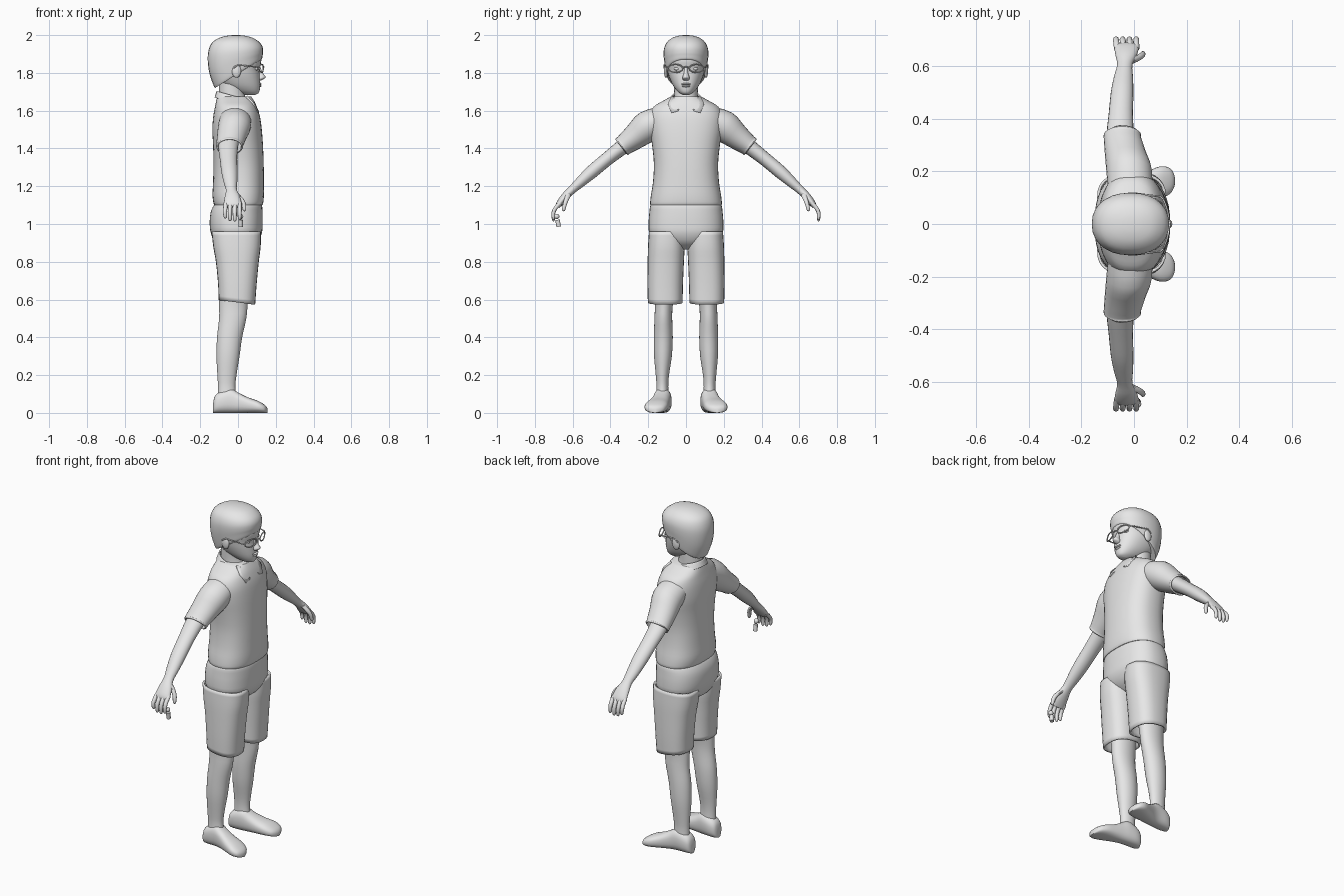
import bpy, bmesh, math
from mathutils import Vector

grey = bpy.data.materials.new("plain grey")
grey.diffuse_color = (0.8, 0.8, 0.8, 1)


def add_object(name, data):
    ob = bpy.data.objects.new(name, data)
    bpy.context.collection.objects.link(ob)
    data.materials.append(grey)
    return ob


def loft(name, rings, e=2.0, n=28, steps=3, cap=True, thick=0):
    """Skin rings of (centre, U, V), smoothly interpolated along the length."""
    rows = [[Vector(v) for v in r] for r in rings]
    fine = []
    for i in range(len(rows) - 1):
        a, b, c, d = (rows[min(max(i + k, 0), len(rows) - 1)] for k in (-1, 0, 1, 2))
        for j in range(steps):
            t = j / steps
            fine.append([0.5 * (2 * q + (r - p) * t + (2 * p - 5 * q + 4 * r - s) * t * t
                                + (3 * q - p - 3 * r + s) * t ** 3)
                         for p, q, r, s in zip(a, b, c, d)])
    fine.append(rows[-1])
    bm = bmesh.new()
    loops = []
    for c, u, v in fine:
        loop = []
        for k in range(n):
            a = 2 * math.pi * k / n
            ca, sa = math.cos(a), math.sin(a)
            loop.append(bm.verts.new(c + u * math.copysign(abs(ca) ** (2 / e), ca)
                                     + v * math.copysign(abs(sa) ** (2 / e), sa)))
        loops.append(loop)
    for p, q in zip(loops, loops[1:]):
        for k in range(n):
            bm.faces.new((p[k], p[(k + 1) % n], q[(k + 1) % n], q[k]))
    if cap:
        bm.faces.new(loops[0])
        bm.faces.new(loops[-1])
    bmesh.ops.recalc_face_normals(bm, faces=bm.faces)
    me = bpy.data.meshes.new(name)
    bm.to_mesh(me)
    bm.free()
    ob = add_object(name, me)
    if thick:
        mod = ob.modifiers.new("cloth", 'SOLIDIFY')
        mod.thickness = thick
        mod.offset = -1
    return ob


def flat(z, back, front, half, cy=0, tilt=0):
    """Level ring from its back and front x and its half width."""
    return ((back + front) / 2, cy, z), ((front - back) / 2, 0, tilt), (0, half, 0)


def limb(name, pts, s, **kw):
    """Tube through (x, y, z, x radius, side radius), s picks the side."""
    rings = []
    for i, (x, y, z, rx, rv) in enumerate(pts):
        p, q = pts[max(i - 1, 0)], pts[min(i + 1, len(pts) - 1)]
        t = Vector((0, (q[1] - p[1]) * s, q[2] - p[2])).normalized()
        rings.append(((x, y * s, z), (rx, 0, 0), (0, -t.z * rv, t.y * rv)))
    return loft(name, rings, **kw)


def wire(name, pts, r, closed=False):
    cu = bpy.data.curves.new(name, 'CURVE')
    cu.dimensions = '3D'
    cu.bevel_depth = r
    cu.bevel_resolution = 2
    cu.use_fill_caps = True
    sp = cu.splines.new('POLY')
    sp.points.add(len(pts) - 1)
    for p, co in zip(sp.points, pts):
        p.co = (*co, 1)
    sp.use_cyclic_u = closed
    return add_object(name, cu)


def ball(name, loc, size):
    bm = bmesh.new()
    bmesh.ops.create_uvsphere(bm, u_segments=16, v_segments=10, radius=1)
    for v in bm.verts:
        v.co = Vector([a * b + c for a, b, c in zip(v.co, size, loc)])
    me = bpy.data.meshes.new(name)
    bm.to_mesh(me)
    bm.free()
    return add_object(name, me)


# head, hair and neck
loft("head", [flat(1.682, .045, .085, .015), flat(1.69, .015, .105, .03),
              flat(1.705, -.03, .114, .048), flat(1.735, -.085, .118, .07),
              flat(1.78, -.125, .116, .09), flat(1.82, -.14, .114, .1),
              flat(1.87, -.148, .124, .106), flat(1.93, -.13, .11, .095)], e=2.2)
loft("hair", [flat(1.795, -.122, .118, .1, tilt=.075), flat(1.805, -.13, .127, .106, tilt=.07),
              flat(1.845, -.151, .131, .113, tilt=.05), flat(1.885, -.16, .133, .118, tilt=.025),
              flat(1.925, -.157, .131, .117, tilt=.01), flat(1.96, -.138, .116, .103),
              flat(1.985, -.1, .08, .074), flat(1.997, -.055, .035, .038),
              flat(2.0, -.02, 0, .008)], e=2.2)
loft("neck", [flat(1.58, -.1, .075, .06), flat(1.64, -.1, .052, .062),
              flat(1.69, -.1, .035, .062), flat(1.77, -.1, .04, .065)])

# face
loft("nose", [flat(1.835, .1, .116, .008), flat(1.8, .1, .132, .011),
              flat(1.78, .1, .146, .018), flat(1.77, .1, .14, .02),
              flat(1.76, .1, .122, .012)], n=14)
ball("upper_lip", (.112, 0, 1.741), (.014, .026, .006))
ball("lower_lip", (.111, 0, 1.73), (.013, .022, .007))
for s in (1, -1):
    ball("eye", (.093, .045 * s, 1.822), (.014, .018, .01))
    ball("ear", (-.008, .106 * s, 1.81), (.024, .011, .036))

# glasses
for s in (1, -1):
    rim = []
    for k in range(24):
        a = 2 * math.pi * k / 24
        y = .055 + .038 * math.cos(a)
        rim.append((.134 - 2.6 * y * y, y * s, 1.824 + .021 * math.sin(a)))
    wire("glasses_rim", rim, .0035, True)
    wire("glasses_temple", [(.112, .093 * s, 1.828), (.1, .104 * s, 1.831),
                            (0, .117 * s, 1.842), (-.025, .115 * s, 1.825)], .0035)
wire("glasses_bridge", [(.133, -.018, 1.828), (.137, 0, 1.832), (.133, .018, 1.828)], .0035)

# shirt body and collar
loft("shirt", [flat(1.1, -.12, .122, .183), flat(1.105, -.128, .132, .19),
               flat(1.15, -.135, .137, .186), flat(1.22, -.132, .137, .175),
               flat(1.32, -.13, .136, .17), flat(1.42, -.132, .132, .18),
               flat(1.5, -.136, .126, .193), flat(1.57, -.131, .116, .195),
               flat(1.62, -.122, .1, .172), flat(1.65, -.116, .086, .125),
               flat(1.675, -.11, .07, .08)], e=2.4, n=40)
loft("collar", [flat(1.64, -.124, .098, .1, tilt=-.03), flat(1.655, -.12, .09, .09, tilt=-.028),
                flat(1.678, -.114, .073, .073, tilt=-.026)], cap=False, thick=.008)
for s in (1, -1):
    me = bpy.data.meshes.new("collar_point")
    me.from_pydata([(.05, .076 * s, 1.68), (.082, .014 * s, 1.635),
                    (.11, .042 * s, 1.6), (.111, .076 * s, 1.592), (.085, .096 * s, 1.64)],
                   [], [(0, 1, 2, 3, 4) if s > 0 else (4, 3, 2, 1, 0)])
    add_object("collar_point", me).modifiers.new("cloth", 'SOLIDIFY').thickness = .012

# hips of the shorts
loft("shorts_hips", [flat(.865, -.06, .05, .07), flat(.9, -.12, .1, .14),
                     flat(.95, -.143, .126, .192), flat(1.0, -.15, .13, .198),
                     flat(1.06, -.145, .13, .194), flat(1.1, -.127, .126, .188),
                     flat(1.115, -.11, .11, .17)], e=2.4, n=40)

for s in (1, -1):
    # sleeve and arm
    limb("sleeve", [(-.015, .09, 1.575, .08, .06), (-.018, .2, 1.52, .087, .082),
                    (-.033, .27, 1.462, .078, .068), (-.044, .328, 1.418, .071, .055),
                    (-.044, .338, 1.411, .071, .056)], s, cap=False, thick=.01)
    limb("arm", [(-.045, .26, 1.467, .055, .045), (-.052, .34, 1.405, .052, .04),
                 (-.05, .42, 1.342, .046, .036), (-.045, .5, 1.275, .043, .035),
                 (-.04, .56, 1.221, .036, .028), (-.035, .605, 1.18, .029, .022),
                 (-.03, .64, 1.145, .04, .021), (-.028, .67, 1.108, .047, .017),
                 (-.028, .68, 1.09, .044, .011)], s, n=20)
    # hand
    for i, x in enumerate((-.064, -.04, -.016, .008)):
        d = (.016, .002, 0, .008)[i]
        limb("finger", [(x, .665, 1.112, .012, .011), (x * 1.05, .69, 1.085, .0115, .011),
                        (x * 1.08, .702, 1.055 + d / 2, .011, .01),
                        (x * 1.05, .702, 1.022 + d, .009, .008),
                        (x * 1.05, .701, 1.014 + d, .003, .003)], s, n=10)
    limb("thumb", [(-.01, .62, 1.16, .014, .014), (.016, .632, 1.132, .014, .013),
                   (.03, .641, 1.105, .012, .011), (.034, .648, 1.075, .009, .009),
                   (.034, .65, 1.068, .003, .003)], s, n=10)
    # shorts leg, lower leg and shoe
    loft("shorts_leg", [flat(.585, -.102, .091, .092, .11, -.012),
                        flat(.68, -.106, .098, .094, .11, -.008),
                        flat(.8, -.117, .11, .096, .107), flat(.88, -.131, .12, .097, .104),
                        flat(.96, -.14, .122, .094, .102)],
         e=2.5, cap=False, thick=.01)
    loft("leg", [flat(.08, -.108, -.008, .034, .125), flat(.14, -.106, -.014, .031, .125),
                 flat(.2, -.109, -.008, .035, .125), flat(.3, -.114, .008, .047, .122),
                 flat(.4, -.111, .022, .05, .12), flat(.5, -.1, .044, .047, .12),
                 flat(.58, -.1, .052, .048, .117), flat(.72, -.1, .07, .065, .11)])
    loft("shoe", [((x, y * s, h / 2), (0, w, 0), (0, 0, h / 2)) for x, y, w, h in (
        (-.132, .122, .018, .05), (-.122, .122, .036, .09), (-.09, .122, .046, .115),
        (-.04, .125, .047, .13), (0, .132, .048, .108), (.05, .145, .055, .083),
        (.1, .158, .061, .066), (.135, .163, .05, .047), (.15, .164, .03, .034),
        (.156, .164, .01, .022))], e=2.5)

# mirror the lower legs onto the other side
for ob in list(bpy.data.objects):
    if ob.name in ("leg.001", "shorts_leg.001"):
        for v in ob.data.vertices:
            v.co.y *= -1
        ob.data.flip_normals()

# small loose piece under one hand
ball("loose_bead", (.014, -.684, 1.04), (.014, .014, .014))
wire("loose_peg", [(.014, -.68, 1.022), (.014, -.674, .985)], .012)

# smooth shading with kept edges
for ob in bpy.data.objects:
    if ob.type == 'MESH':
        ob.select_set(True)
        bpy.context.view_layer.objects.active = ob
bpy.ops.object.shade_smooth_by_angle(angle=math.radians(40))
